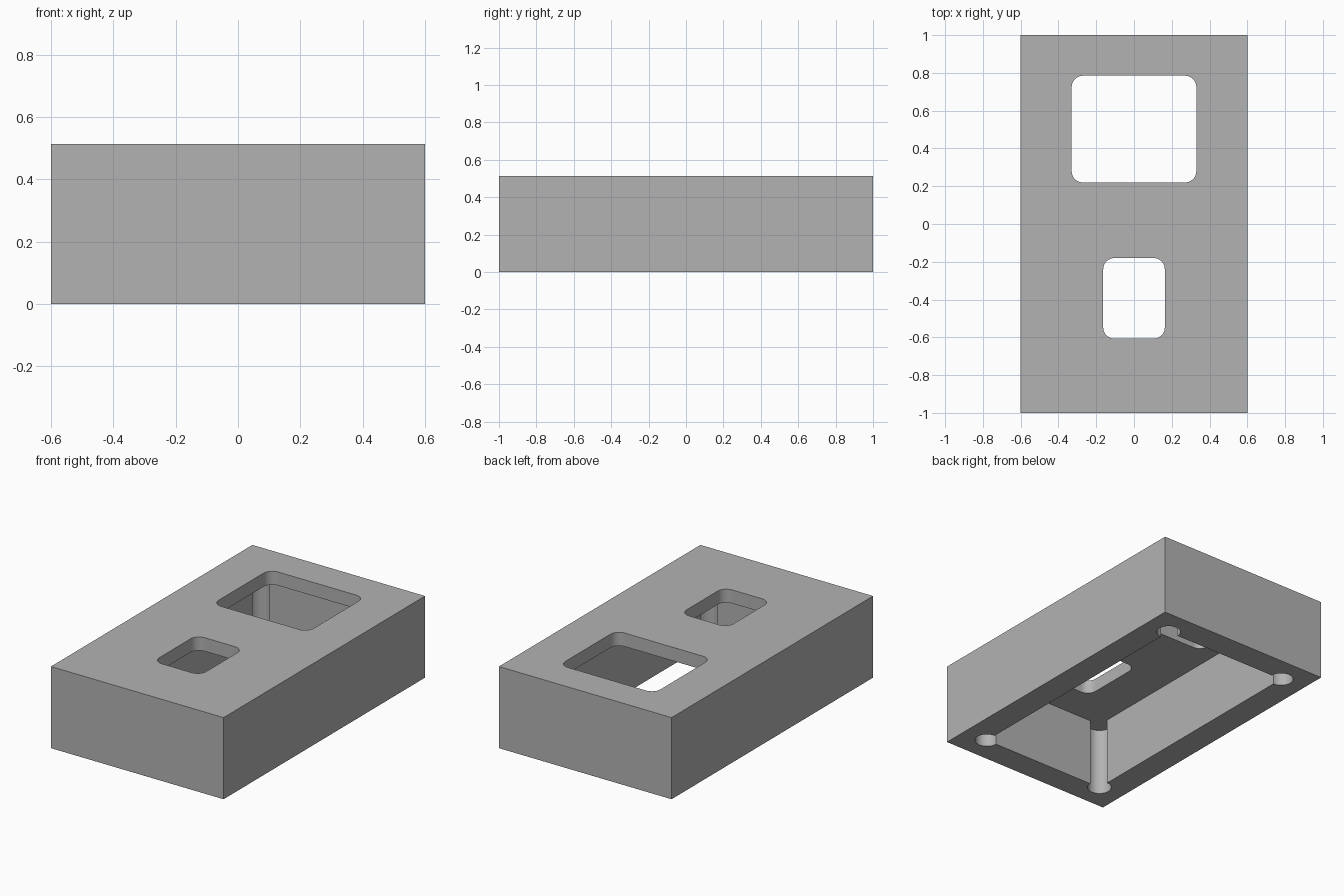
import bpy, bmesh
from math import radians, cos, sin

if "Cube" in bpy.data.objects:
    bpy.data.objects.remove(bpy.data.objects["Cube"])

WIDTH, LENGTH, HEIGHT = 1.2, 2.0, 0.513
WALL, CEILING = 0.167, 0.428      # rim width, underside of the top plate

grey = bpy.data.materials.new("plain grey")
grey.use_nodes = True
grey.diffuse_color = (0.45, 0.45, 0.45, 1)
grey.node_tree.nodes["Principled BSDF"].inputs["Base Color"].default_value = grey.diffuse_color


def corner_arcs(hx, hy, r, start, sweep, steps, y=0):
    """Counter-clockwise outline with an arc centred on each corner (hx, hy)."""
    points = []
    for i, (sx, sy) in enumerate([(1, 1), (-1, 1), (-1, -1), (1, -1)]):
        for k in range(steps + 1):
            a = radians(start + 90 * i + sweep * k / steps)
            points.append((sx * hx + r * cos(a), y + sy * hy + r * sin(a)))
    return points


def prism(name, outline, z0, z1):
    """Solid made by raising a flat outline from z0 to z1."""
    bm = bmesh.new()
    base = bm.faces.new([bm.verts.new((x, y, z0)) for x, y in outline])
    top = bmesh.ops.extrude_face_region(bm, geom=[base])["geom"]
    bmesh.ops.translate(bm, vec=(0, 0, z1 - z0),
                        verts=[v for v in top if isinstance(v, bmesh.types.BMVert)])
    bmesh.ops.recalc_face_normals(bm, faces=bm.faces)
    mesh = bpy.data.meshes.new(name)
    bm.to_mesh(mesh)
    bm.free()
    mesh.materials.append(grey)
    obj = bpy.data.objects.new(name, mesh)
    bpy.context.collection.objects.link(obj)
    return obj


def window(name, half_x, y0, y1, r=0.06):
    """Cutter for a round-cornered opening through the top plate."""
    outline = corner_arcs(half_x - r, (y1 - y0) / 2 - r, r, 0, 90, 10, (y0 + y1) / 2)
    return prism(name, outline, CEILING - 0.1, HEIGHT + 0.1)


# Outer block
hx, hy = WIDTH / 2, LENGTH / 2
body = prism("enclosure_body", [(hx, hy), (-hx, hy), (-hx, -hy), (hx, -hy)], 0, HEIGHT)

# Open underside with round corner reliefs, and two windows in the top
cutters = [
    prism("cavity_cutter", corner_arcs(hx - WALL, hy - WALL, 0.07, -90, 270, 30), -0.1, CEILING),
    window("large_window_cutter", 0.33, 0.22, 0.785),
    window("small_window_cutter", 0.163, -0.607, -0.18),
]

bpy.context.view_layer.objects.active = body
body.select_set(True)
for cutter in cutters:
    cutter.hide_render = True
    cut = body.modifiers.new(cutter.name, 'BOOLEAN')
    cut.operation = 'DIFFERENCE'
    cut.solver = 'EXACT'
    cut.object = cutter
    bpy.ops.object.modifier_apply(modifier=cut.name)
    bpy.data.objects.remove(cutter)

bpy.ops.object.shade_smooth_by_angle(angle=radians(30))
